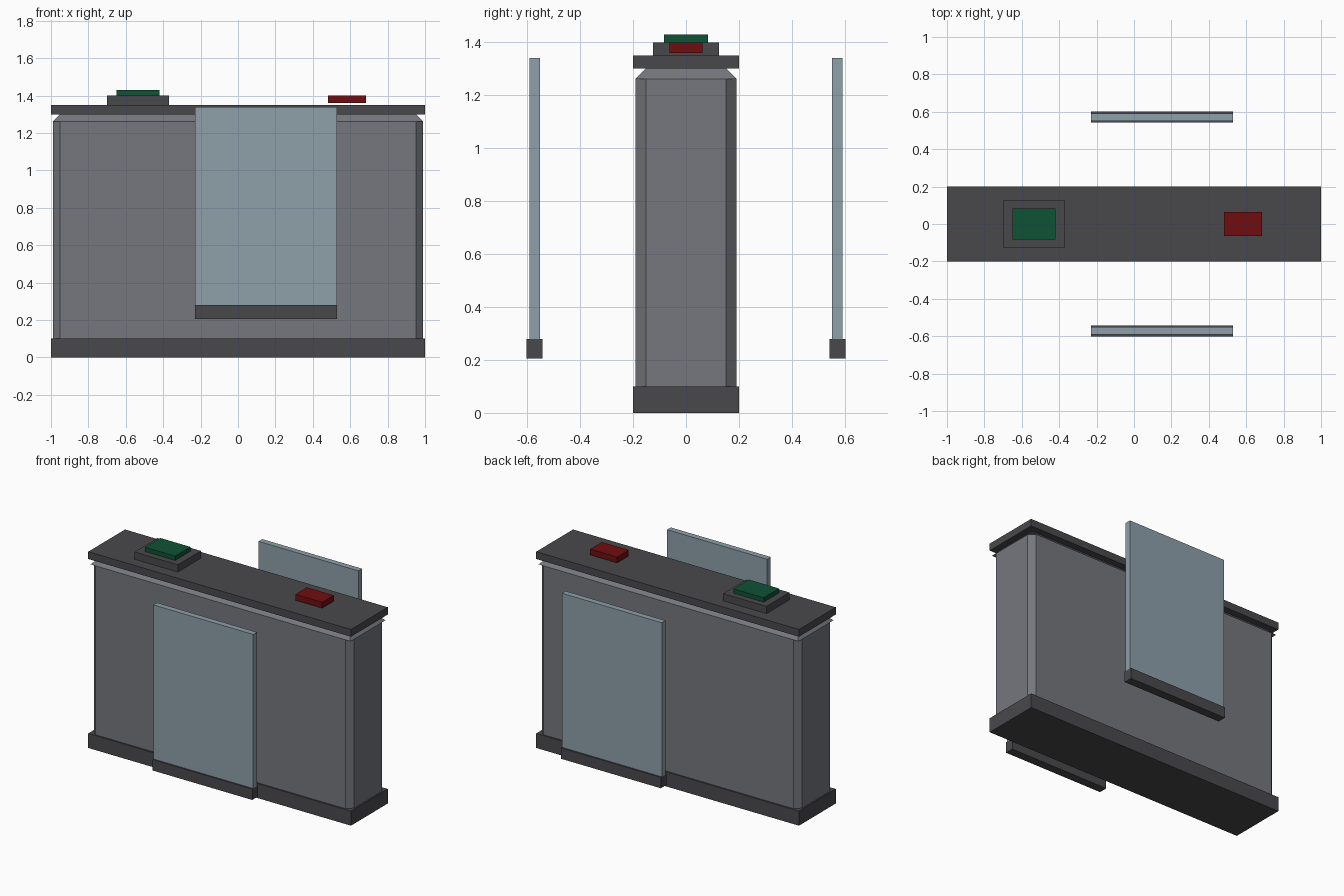
import bpy, bmesh

if "Cube" in bpy.data.objects:
    bpy.data.objects.remove(bpy.data.objects["Cube"])


def material(name, rgb):
    # sRGB 0-255 to linear
    m = bpy.data.materials.new(name)
    lin = [((c / 255 + 0.055) / 1.055) ** 2.4 for c in rgb]
    m.diffuse_color = (*lin, 1)
    m.use_nodes = True
    m.node_tree.nodes["Principled BSDF"].inputs["Base Color"].default_value = m.diffuse_color
    return m


DARK = material("charcoal", (73, 72, 76))
GREY = material("mid grey", (117, 119, 125))
GLASS = material("blue grey", (142, 160, 170))
GREEN = material("dark green", (15, 82, 53))
RED = material("dark red", (112, 13, 14))


def finish(name, bm, mat):
    bmesh.ops.recalc_face_normals(bm, faces=bm.faces)
    me = bpy.data.meshes.new(name)
    bm.to_mesh(me)
    bm.free()
    me.materials.append(mat)
    ob = bpy.data.objects.new(name, me)
    bpy.context.collection.objects.link(ob)
    return ob


def loft(name, rings, mat):
    # Stack of (outline, z) rings with equal point counts, capped at both ends
    bm = bmesh.new()
    loops = [[bm.verts.new((x, y, z)) for x, y in pts] for pts, z in rings]
    n = len(loops[0])
    for a, b in zip(loops, loops[1:]):
        for i in range(n):
            j = (i + 1) % n
            bm.faces.new((a[i], a[j], b[j], b[i]))
    bm.faces.new(loops[0][::-1])
    bm.faces.new(loops[-1])
    return finish(name, bm, mat)


def rect(x0, x1, y0, y1):
    return [(x0, y0), (x1, y0), (x1, y1), (x0, y1)]


def box(name, x, y, z, mat):
    r = rect(*x, *y)
    return loft(name, [(r, z[0]), (r, z[1])], mat)


# Plinth and countertop
box("plinth", (-1, 1), (-0.2, 0.2), (0, 0.1), DARK)
box("countertop", (-1, 1), (-0.2, 0.2), (1.3, 1.35), DARK)

# Main body with chamfered upright corners
X, Y, C = 0.99, 0.19, 0.038
octagon = [(-X + C, -Y), (X - C, -Y), (X, -Y + C), (X, Y - C),
           (X - C, Y), (-X + C, Y), (-X, Y - C), (-X, -Y + C)]
loft("body", [(octagon, 0.1), (octagon, 1.262)], GREY)

# Sloping mitred rim under the countertop
loft("body_rim", [(rect(-X, X, -Y, Y), 1.262),
                  (rect(-X + C, X - C, -Y + C, Y - C), 1.3)], GREY)

# Upright screens and their holders, front and back
for side, s in (("front", -1), ("back", 1)):
    yc = 0.572 * s
    box(side + "_screen", (-0.23, 0.53), (yc - 0.02, yc + 0.02), (0.28, 1.34), GLASS)
    box(side + "_screen_holder", (-0.23, 0.53), (yc - 0.03, yc + 0.03), (0.205, 0.28), DARK)

# Devices on the countertop
box("green_pad_base", (-0.70, -0.37), (-0.125, 0.125), (1.35, 1.40), DARK)
box("green_pad", (-0.65, -0.42), (-0.083, 0.083), (1.40, 1.43), GREEN)
box("red_pad", (0.48, 0.685), (-0.063, 0.063), (1.36, 1.40), RED)
